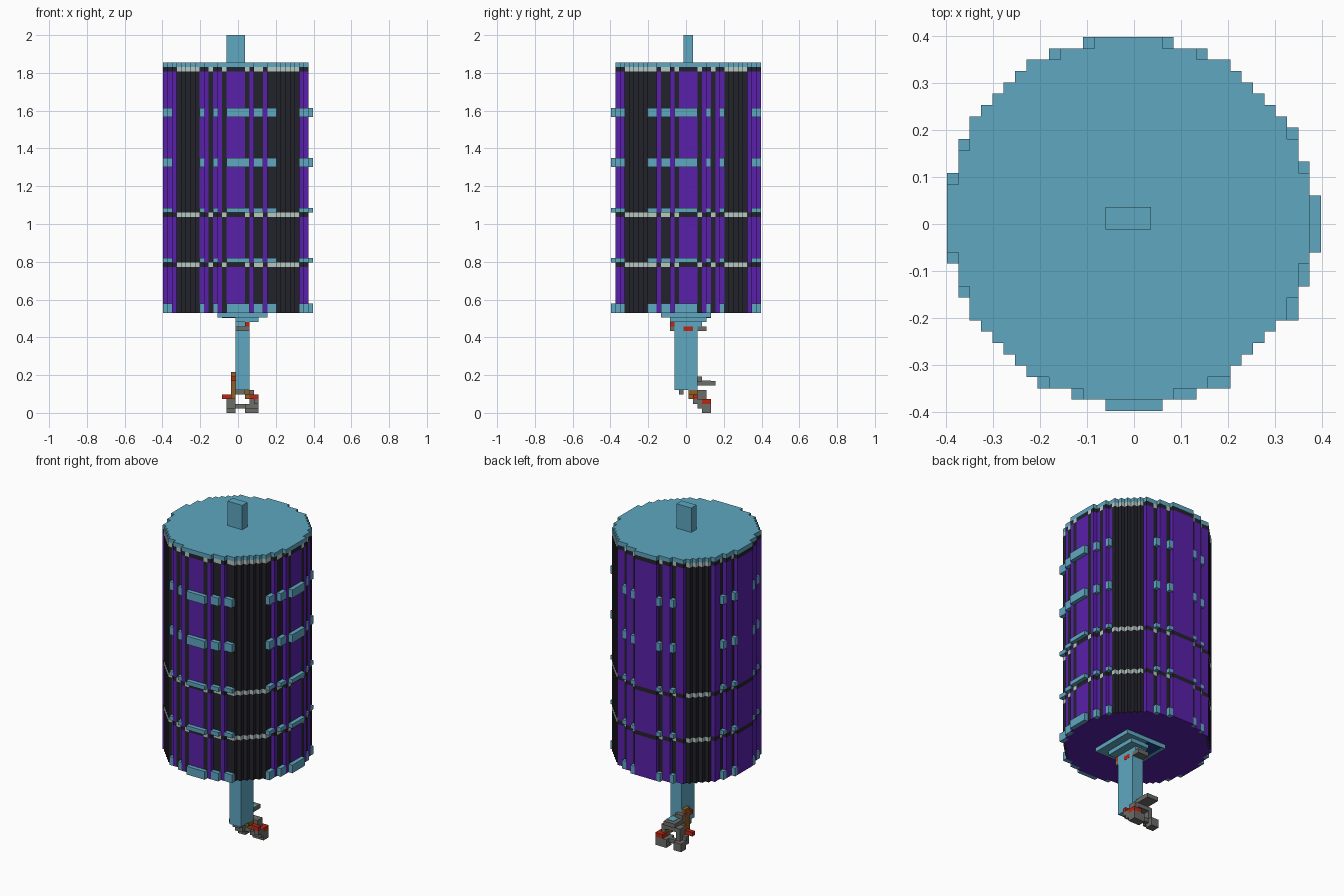
import bpy, bmesh

U = 2 / 83  # size of one block

cube = bpy.data.objects.get("Cube")
if cube:
    bpy.data.objects.remove(cube, do_unlink=True)


def material(name, rgb):
    m = bpy.data.materials.new(name)
    m.use_nodes = True
    m.diffuse_color = (*rgb, 1)
    m.node_tree.nodes["Principled BSDF"].inputs["Base Color"].default_value = (*rgb, 1)
    return m


MATS = {
    "sky": material("light_blue", (.115, .39, .53)),
    "purple": material("purple", (.1, .015, .4)),
    "dark": material("near_black", (.016, .016, .024)),
    "pale": material("pale_grey", (.46, .58, .53)),
    "red": material("red", (.5, .02, .007)),
    "brown": material("brown", (.26, .115, .02)),
    "grey": material("grey", (.15, .15, .14)),
    "navy": material("deep_blue", (.02, .05, .24)),
}
KEYS = list(MATS)


def make(name, build):
    bm = bmesh.new()
    build(bm)
    me = bpy.data.meshes.new(name)
    bm.to_mesh(me)
    bm.free()
    for m in MATS.values():
        me.materials.append(m)
    bpy.context.collection.objects.link(bpy.data.objects.new(name, me))


def face(bm, pts, key):
    f = bm.faces.new([bm.verts.new([c * U for c in p]) for p in pts])
    f.material_index = KEYS.index(key)


def prism(bm, cells, z0, z1, colour, caps=(True, True), cap_key="sky"):
    """Extrude a set of grid cells, keeping only the outside walls."""
    for x, y in sorted(cells):
        a, b, c, d = x - .5, x + .5, y - .5, y + .5
        ring = [(a, c), (b, c), (b, d), (a, d)]
        sides = [(x, y - 1), (x + 1, y), (x, y + 1), (x - 1, y)]
        for i, neighbour in enumerate(sides):
            if neighbour not in cells:
                p, q = ring[i], ring[(i + 1) % 4]
                face(bm, [(*p, z0), (*q, z0), (*q, z1), (*p, z1)], colour(x, y))
        if caps[0]:
            face(bm, [(*p, z0) for p in reversed(ring)], cap_key)
        if caps[1]:
            face(bm, [(*p, z1) for p in ring], cap_key)


def boxes(name, key, items):
    """Blocks given as inclusive cell ranges in x, y and z."""
    def build(bm):
        for x0, x1, y0, y1, z0, z1 in items:
            a, b, c, d, e, f = x0 - .5, x1 + .5, y0 - .5, y1 + .5, z0, z1 + 1
            r = [(a, c), (b, c), (b, d), (a, d)]
            for i in range(4):
                p, q = r[i], r[(i + 1) % 4]
                face(bm, [(*p, e), (*q, e), (*q, f), (*p, f)], key)
            face(bm, [(*p, e) for p in reversed(r)], key)
            face(bm, [(*p, f) for p in r], key)
    make(name, build)


# Drum outline with narrow grooves, and the slightly offset clamp outline
GRID = [(x, y) for x in range(-17, 18) for y in range(-17, 18)]
disc = {(x, y) for x, y in GRID if (x + .5) ** 2 + (y - .5) ** 2 <= 256}
grooves = {(-4, 16), (3, 16), (-7, 15), (6, 15)}
grooves |= {(-y, -x) for x, y in grooves}
drum = disc - grooves
clamps = {(x, y) for x, y in GRID if x * x + y * y <= 260
          and min(abs(x), abs(y)) <= 8} - disc | grooves

FRONT = {-8, -7, -5, -4, -2, -1, 0, 1, 3, 6}
BACK = {-9, -8, -6, -5, -3, -2, -1, 0, 1, 2, 4, 5, 7, 8}


def panel(x, y):
    if abs(y) >= abs(x):
        return "purple" if x in (FRONT if y < 0 else BACK) else "dark"
    return "purple" if -y in (FRONT if x > 0 else BACK) else "dark"


def band(x, y):
    return "dark" if panel(x, y) == "purple" else "pale"


def sky(x, y):
    return "sky"


def build_drum(bm):
    spans = [(22, 32, panel), (32, 33, band), (33, 43, panel),
             (43, 44, band), (44, 75, panel), (75, 76, band)]
    for z0, z1, rule in spans:
        prism(bm, drum, z0, z1, rule, (z0 == 22, False), "purple")


def build_clamps(bm):
    for z0, z1 in [(22, 24), (33, 34), (44, 45), (54, 56), (65, 67)]:
        prism(bm, clamps, z0, z1, sky)


make("drum", build_drum)
make("clamp_rings", build_clamps)
make("drum_lid", lambda bm: prism(bm, drum, 76, 77, sky))

# Top peg, lower flange and post
boxes("top_peg", "sky", [(-2, 1, 0, 1, 77, 82)])
boxes("flange", "sky", [(-4, 6, -5, 5, 21, 21), (0, 4, -3, 4, 20, 20)])
boxes("flange_inset", "navy", [(-3, 0, -3, 5, 20.9, 20.2)])
boxes("post", "sky", [(0, 2, -2, 2, 5, 20), (0, 2, 3, 3, 19, 19)])
boxes("post_foot", "grey", [(0, 1, -1, -1, 4, 4)])

# Small collar on the post
boxes("collar", "grey", [(0, 2, -3, -3, 18, 18), (0, 2, 3, 4, 18, 18)])
boxes("collar_tags", "red", [(2, 2, -3, -3, 19, 19), (2.05, 2.05, 0, 1, 18, 18)])

# Mechanism at the foot
boxes("foot_arms", "brown", [(-1, -1, 1, 2, 4, 8), (0, 2, 1, 2, 4, 4),
                             (-1, -1, 1, 2, 3, 3), (2, 2, 2, 3, 3, 3)])
boxes("foot_frame", "grey", [(-2, -1, 3, 5, 1, 1), (-2, -1, 4, 5, 0, 0),
                             (2, 4, 3, 5, 1, 1), (2, 4, 4, 5, 0, 0),
                             (-1, -1, 3, 4, 2, 4), (3, 3, 3, 4, 2, 4),
                             (0, 2, 3, 4, 4, 4), (-1, 1, 3, 6, 6, 6),
                             (-1, 0, 3, 3, 7, 7), (0, 1, 4, 4, 1, 1),
                             (-2, -2, 3, 3, 2, 2), (4, 4, 2, 3, 2, 2)])
boxes("foot_pads", "red", [(-3, -2, 2, 2, 3, 3), (3, 4, 2, 2, 3, 3),
                           (-1, -1, 0, 2, 7, 7), (3, 4, 4, 5, 2, 2)])
boxes("foot_plate", "sky", [(0, 1, 4, 5, 6.9, 6.1)])
